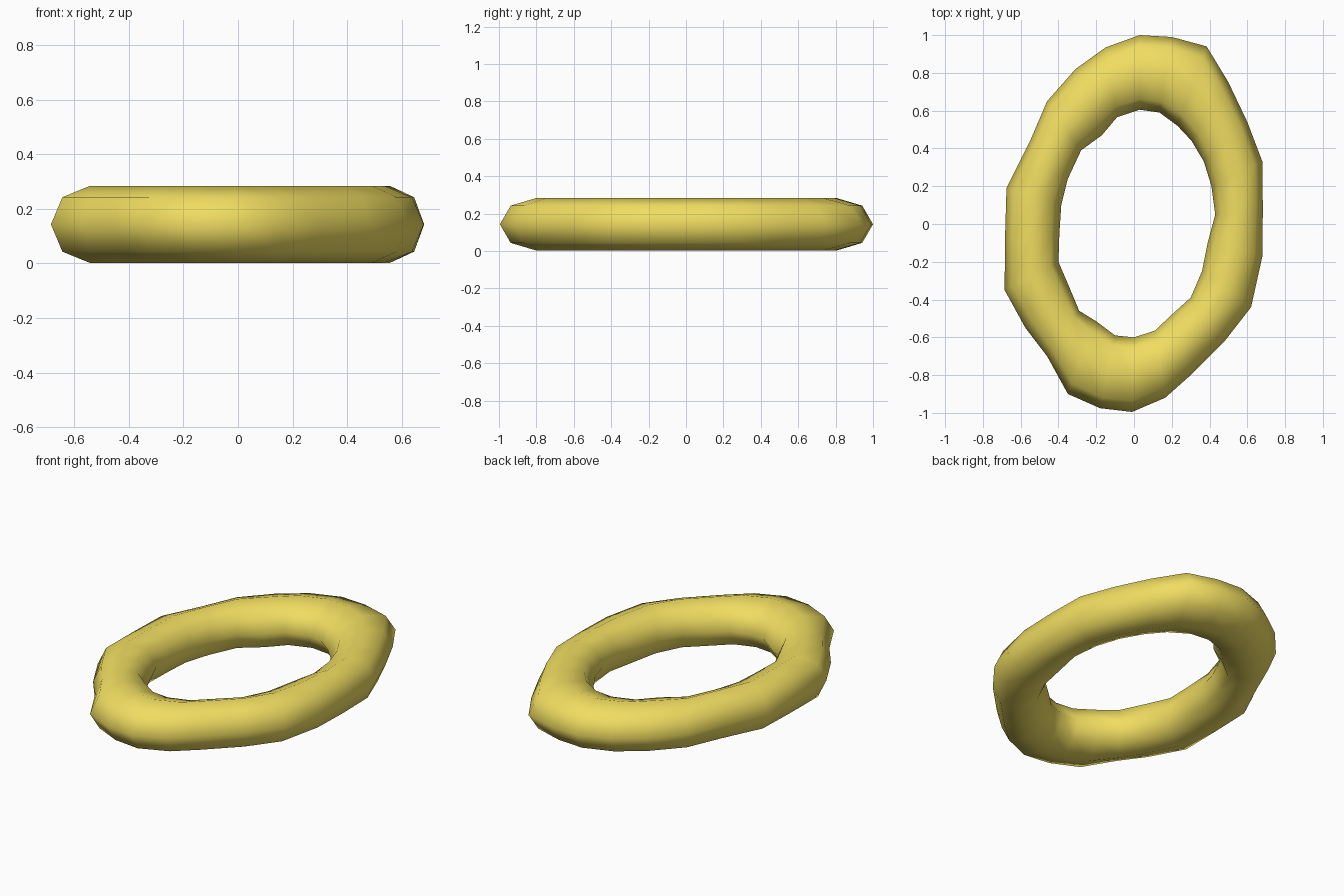
import bpy, bmesh, math

if "Cube" in bpy.data.objects:
    bpy.data.objects.remove(bpy.data.objects["Cube"])

# Hand-shaped oval ring: outer x, y and inner x, y at each station, clockwise from the back
STATIONS = [
    (.03, 1.0, .03, .605), (.20, .99, .135, .59), (.385, .94, .23, .52),
    (.50, .75, .305, .44), (.60, .54, .37, .33), (.68, .33, .41, .20),
    (.682, .08, .43, .05), (.68, -.17, .39, -.10), (.62, -.44, .36, -.25),
    (.48, -.62, .30, -.39), (.30, -.80, .20, -.48), (.165, -.92, .11, -.565),
    (-.01, -.995, 0, -.60), (-.18, -.975, -.10, -.59), (-.35, -.90, -.20, -.515),
    (-.46, -.70, -.29, -.46), (-.575, -.55, -.34, -.34), (-.685, -.35, -.40, -.20),
    (-.683, -.08, -.395, -.05), (-.675, .19, -.385, .10), (-.55, .44, -.35, .24),
    (-.46, .65, -.28, .39), (-.31, .82, -.17, .47), (-.15, .935, -.09, .565),
]
SIDES, MID_Z, HALF_H = 8, .143, .141

# Eight-sided cross-section at every station
bm = bmesh.new()
rings = []
for ox, oy, ix, iy in STATIONS:
    ring = []
    for k in range(SIDES):
        a = 2 * math.pi * k / SIDES
        t = (1 - math.cos(a)) / 2          # 0 at the outer edge, 1 at the inner edge
        ring.append(bm.verts.new((ox + (ix - ox) * t, oy + (iy - oy) * t,
                                  MID_Z + HALF_H * math.sin(a))))
    rings.append(ring)

# Skin between neighbouring sections
for i, ring in enumerate(rings):
    nxt = rings[(i + 1) % len(rings)]
    for k in range(SIDES):
        j = (k + 1) % SIDES
        bm.faces.new((ring[k], nxt[k], nxt[j], ring[j]))
bmesh.ops.recalc_face_normals(bm, faces=bm.faces)
for f in bm.faces:
    f.smooth = True

mesh = bpy.data.meshes.new("oval_ring")
bm.to_mesh(mesh)
bm.free()
ring_obj = bpy.data.objects.new("oval_ring", mesh)
bpy.context.collection.objects.link(ring_obj)

# Warm yellow
mat = bpy.data.materials.new("yellow")
mat.diffuse_color = (.87, .72, .12, 1)
mat.use_nodes = True
mat.node_tree.nodes["Principled BSDF"].inputs["Base Color"].default_value = mat.diffuse_color
mesh.materials.append(mat)
